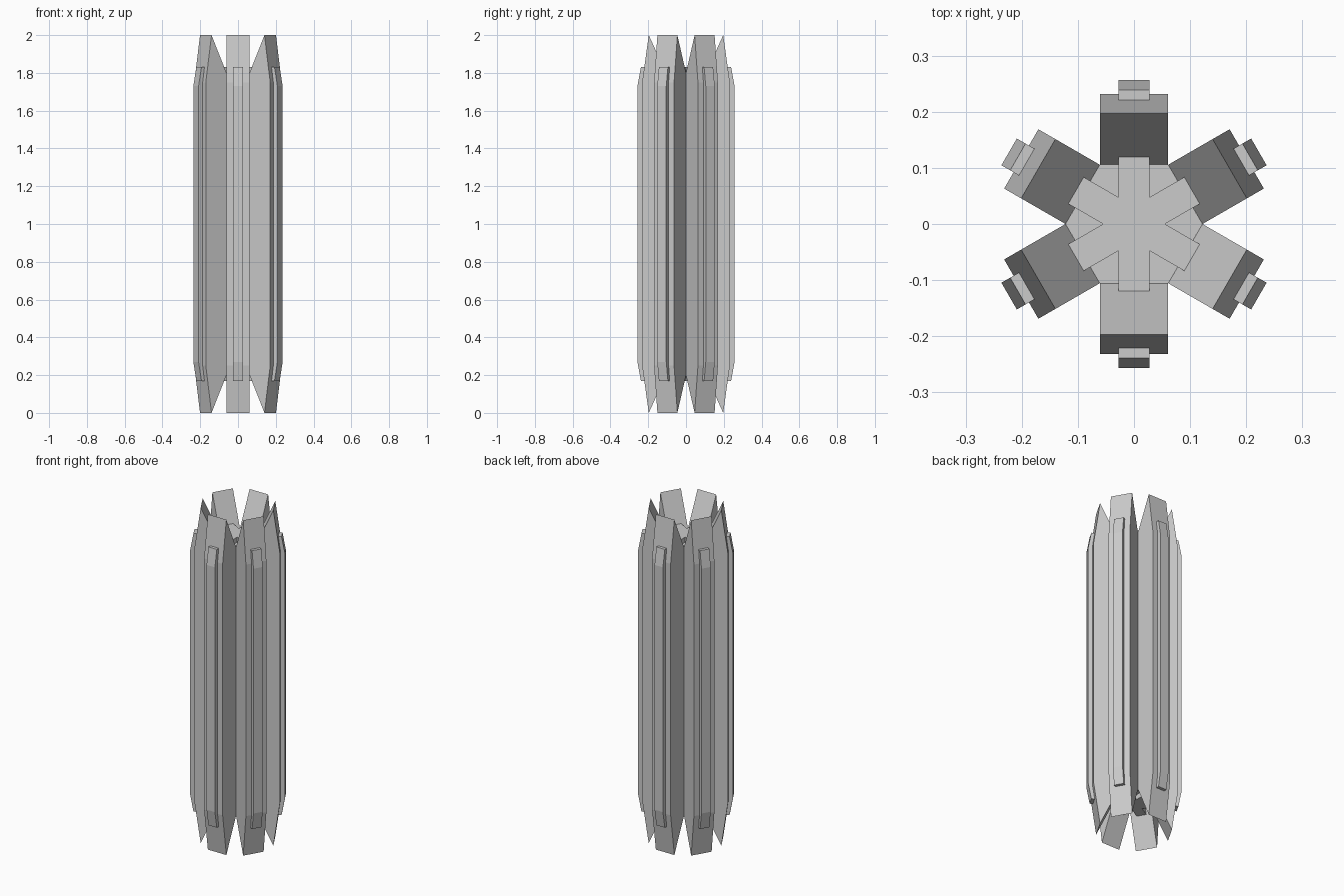
import bpy
import bmesh
from math import cos, sin, pi
from mathutils import Matrix, Vector

if "Cube" in bpy.data.objects:
    bpy.data.objects.remove(bpy.data.objects["Cube"], do_unlink=True)

MID = 1.0      # mirror height
SIDES = 6

grey = bpy.data.materials.new("light grey")
grey.use_nodes = True
colour = (0.6, 0.6, 0.6, 1)
grey.diffuse_color = colour
grey.node_tree.nodes["Principled BSDF"].inputs["Base Color"].default_value = colour


def prism(name, base, offset, matrix=Matrix()):
    """Extrude a closed outline along an offset to make a solid."""
    bm = bmesh.new()
    face = bm.faces.new([bm.verts.new(p) for p in base])
    new = bmesh.ops.extrude_face_region(bm, geom=[face])["geom"]
    moved = [v for v in new if isinstance(v, bmesh.types.BMVert)]
    bmesh.ops.translate(bm, verts=moved, vec=offset)
    if not face.is_valid or len(bm.faces) < len(base) + 2:
        bm.faces.new([v for v in bm.verts if v not in moved])
    bmesh.ops.recalc_face_normals(bm, faces=bm.faces)
    mesh = bpy.data.meshes.new(name)
    bm.to_mesh(mesh)
    bm.free()
    mesh.transform(matrix)
    mesh.materials.append(grey)
    obj = bpy.data.objects.new(name, mesh)
    bpy.context.collection.objects.link(obj)
    return obj


def hexagon(name, radius, half_height):
    ring = [(radius * cos(i * pi / 3), radius * sin(i * pi / 3), MID - half_height)
            for i in range(SIDES)]
    prism(name, ring, Vector((0, 0, 2 * half_height)))


def radial_set(name, upper, width):
    """Repeat a radial profile, mirrored top to bottom, around the axis."""
    points = [(r, MID + h) for r, h in upper]
    points += [(r, MID - h) for r, h in reversed(upper)]
    base = [(r, -width / 2, z) for r, z in points]
    for i in range(SIDES):
        turn = Matrix.Rotation(pi / 6 + i * pi / 3, 4, "Z")
        prism(f"{name}_{i + 1}", base, Vector((0, width, 0)), turn)


# Central column and the hub that joins the ribs
hexagon("core", 0.122, 0.80)
hexagon("rib_hub", 0.055, 0.83)

# Six thick arms with pointed ends
radial_set("arm", [(0.1057, 0.80), (0.197, 1.0), (0.232, 0.75)], 0.122)

# Six slim ribs showing on the outer faces and the end caps
radial_set("rib", [(0.0476, 0.83), (0.239, 0.83), (0.257, 0.73)], 0.055)
